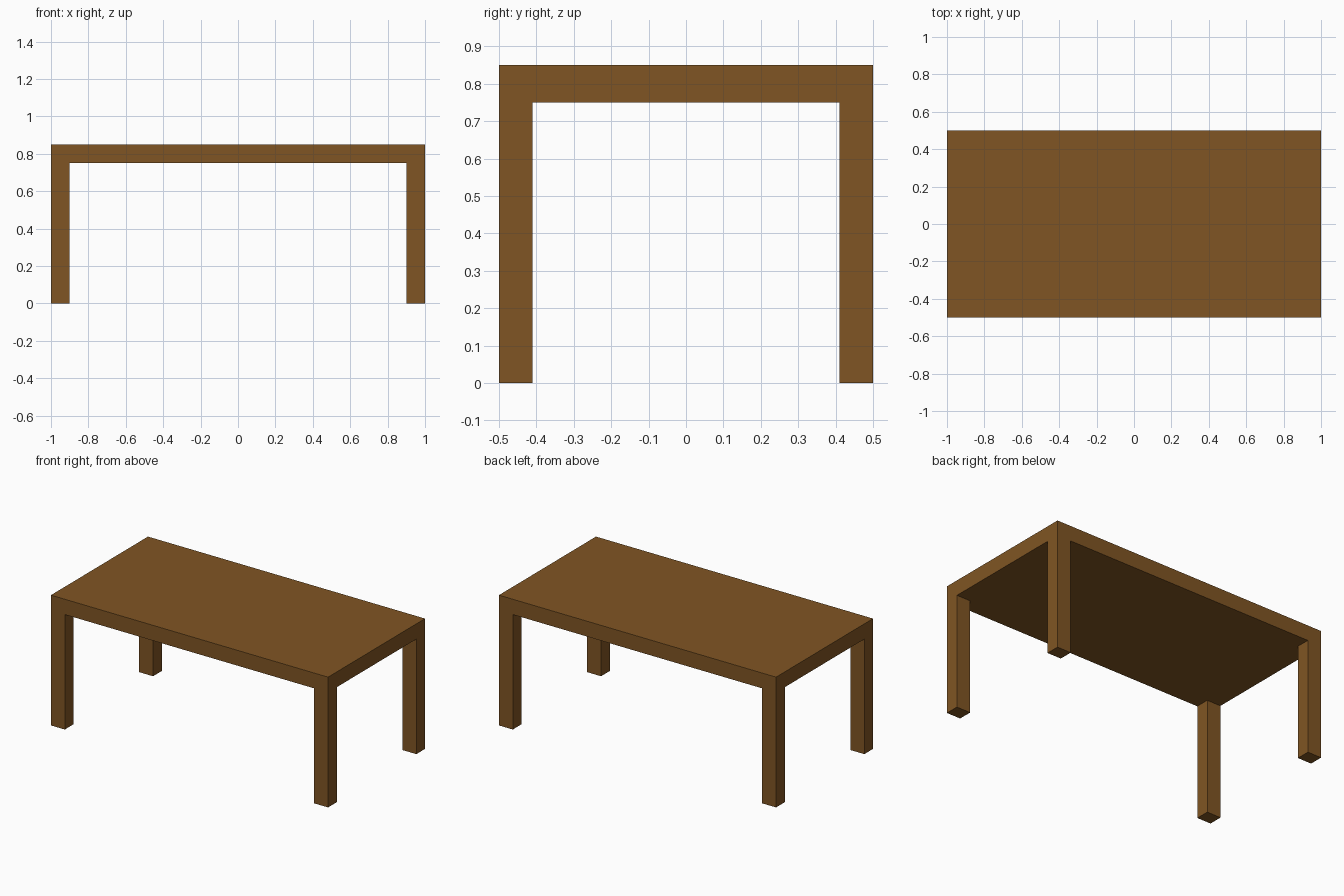
import bpy, bmesh

if "Cube" in bpy.data.objects:
    bpy.data.objects.remove(bpy.data.objects["Cube"])

HALF_X, HALF_Y = 1.0, 0.5
LEG_X, LEG_Y = 0.10, 0.09
LEG_H, TOP_H = 0.75, 0.85

wood = bpy.data.materials.new("brown_wood")
wood.diffuse_color = (0.216, 0.091, 0.017, 1.0)
wood.use_nodes = True
wood.node_tree.nodes["Principled BSDF"].inputs["Base Color"].default_value = wood.diffuse_color

bm = bmesh.new()

# Underside of the top: 3 x 3 faces whose corners are the leg sections
xs = (-HALF_X, -HALF_X + LEG_X, HALF_X - LEG_X, HALF_X)
ys = (-HALF_Y, -HALF_Y + LEG_Y, HALF_Y - LEG_Y, HALF_Y)
grid = [[bm.verts.new((x, y, LEG_H)) for y in ys] for x in xs]
cells = {(i, j): bm.faces.new((grid[i][j], grid[i][j + 1],
                               grid[i + 1][j + 1], grid[i + 1][j]))
         for i in range(3) for j in range(3)}
corners = [cells[i, j] for i in (0, 2) for j in (0, 2)]


def extrude(faces, dz, keep):
    res = bmesh.ops.extrude_face_region(bm, geom=faces, use_keep_orig=keep)
    verts = [g for g in res["geom"] if isinstance(g, bmesh.types.BMVert)]
    bmesh.ops.translate(bm, verts=verts, vec=(0, 0, dz))


# Table top slab, then the four legs flush with its corners
extrude(list(cells.values()), TOP_H - LEG_H, True)
for face in corners:
    extrude([face], -LEG_H, False)

# Merge coplanar faces and tidy normals
bmesh.ops.dissolve_limit(bm, angle_limit=0.01, verts=bm.verts[:], edges=bm.edges[:])
bmesh.ops.recalc_face_normals(bm, faces=bm.faces[:])

mesh = bpy.data.meshes.new("table")
bm.to_mesh(mesh)
bm.free()
mesh.materials.append(wood)
table = bpy.data.objects.new("table", mesh)
bpy.context.collection.objects.link(table)
